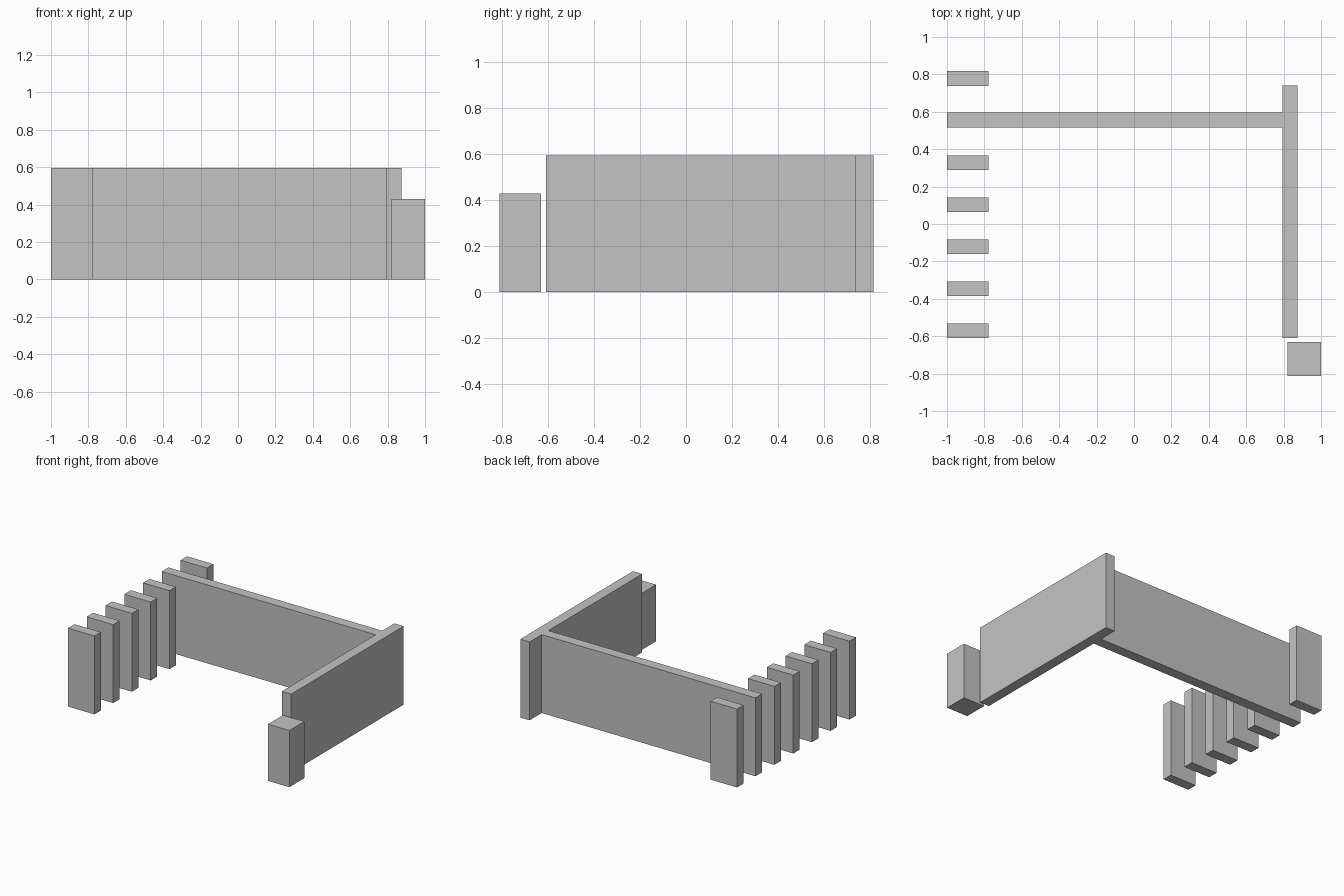
import bpy, bmesh

if "Cube" in bpy.data.objects:
    bpy.data.objects.remove(bpy.data.objects["Cube"])

grey = bpy.data.materials.new("concrete_grey")
grey.diffuse_color = (0.55, 0.55, 0.55, 1)
grey.use_nodes = True
grey.node_tree.nodes["Principled BSDF"].inputs["Base Color"].default_value = grey.diffuse_color


def extrude_plan(name, outline, height):
    """Raise a counter-clockwise floor outline into a solid standing on z = 0."""
    bm = bmesh.new()
    base = bm.faces.new([bm.verts.new((x, y, 0)) for x, y in outline])
    top = bmesh.ops.extrude_face_region(bm, geom=[base], use_keep_orig=True)["geom"]
    bmesh.ops.translate(bm, vec=(0, 0, height),
                        verts=[v for v in top if isinstance(v, bmesh.types.BMVert)])
    bmesh.ops.recalc_face_normals(bm, faces=bm.faces)
    mesh = bpy.data.meshes.new(name)
    bm.to_mesh(mesh)
    bm.free()
    mesh.materials.append(grey)
    obj = bpy.data.objects.new(name, mesh)
    bpy.context.collection.objects.link(obj)
    return obj


def box(name, x0, x1, y0, y1, height):
    return extrude_plan(name, [(x0, y0), (x1, y0), (x1, y1), (x0, y1)], height)


WALL_H = 0.595

# Long back wall joined to the side wall as one T-shaped plan
extrude_plan("joined_walls", [
    (-1.0, 0.515), (0.795, 0.515), (0.795, -0.61), (0.873, -0.61),
    (0.873, 0.74), (0.795, 0.74), (0.795, 0.595), (-1.0, 0.595)], WALL_H)

# Row of evenly spaced fins; the long wall takes the sixth place
for i in range(7):
    if i != 5:
        y = -0.61 + 0.2248 * i
        box(f"fin_{i + 1}", -1.0, -0.778, y, y + 0.078, WALL_H)

# Low square post at the front corner
box("corner_post", 0.82, 1.0, -0.812, -0.632, 0.43)
